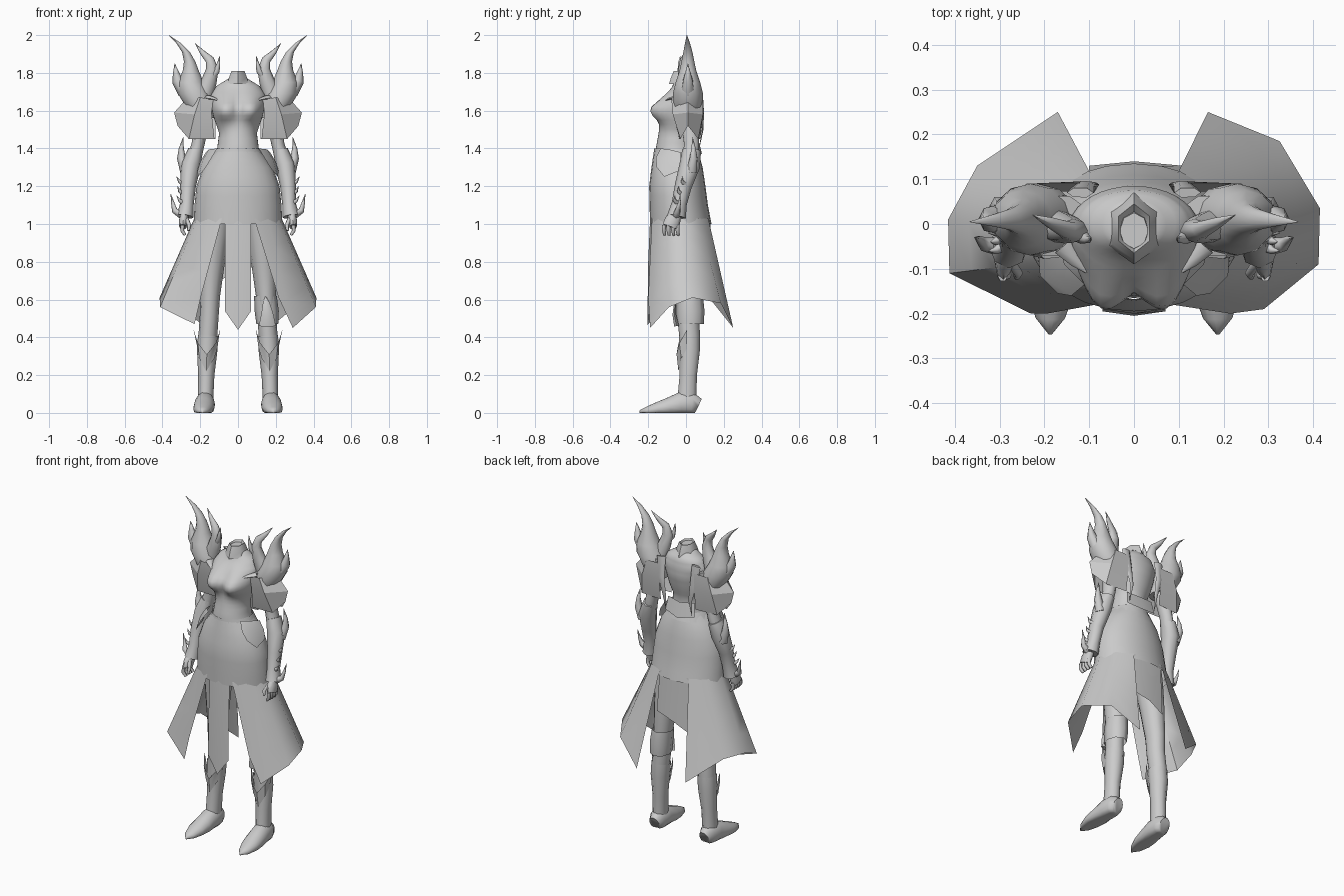
import bpy, math
from mathutils import Vector

MAT = bpy.data.materials.new("armour_grey")
MAT.diffuse_color = (0.6, 0.6, 0.6, 1)


def make(name, verts, faces, mirror=True, angle=50):
    me = bpy.data.meshes.new(name)
    me.from_pydata([tuple(v) for v in verts], [], faces)
    me.materials.append(MAT)
    ob = bpy.data.objects.new(name, me)
    bpy.context.collection.objects.link(ob)
    if mirror:
        m = ob.modifiers.new("mirror", 'MIRROR')
        m.use_mirror_merge = False
    bpy.context.view_layer.objects.active = ob
    ob.select_set(True)
    bpy.ops.object.shade_smooth_by_angle(angle=math.radians(angle))
    ob.select_set(False)
    return ob


def tube(name, path, n=10, mirror=True, flat=False, caps=True, turn=0.0, angle=65):
    """Loft through (x, y, z, rx, ry); rings follow the path unless flat."""
    pts = [Vector(p[:3]) for p in path]
    verts, faces = [], []
    for i, p in enumerate(path):
        t = (pts[min(i + 1, len(pts) - 1)] - pts[max(i - 1, 0)]).normalized()
        if flat:
            t = Vector((0, 0, 1 if pts[-1].z > pts[0].z else -1))
        u = Vector((1, 0, 0))
        u = (u - t * u.dot(t)).normalized()
        v = t.cross(u)
        for k in range(n):
            a = 2 * math.pi * k / n + turn
            verts.append(pts[i] + u * p[3] * math.cos(a) + v * p[4] * math.sin(a))
    for i in range(len(path) - 1):
        for k in range(n):
            a, b = i * n + k, i * n + (k + 1) % n
            faces.append((a, b, b + n, a + n))
    if caps:
        faces.append(tuple(reversed(range(n))))
        faces.append(tuple(range(len(verts) - n, len(verts))))
    return make(name, verts, faces, mirror, angle)


def spike(name, pts, r, ry=None, n=6, mirror=True):
    last = len(pts) - 1
    path = [(*p, max(r * (1 - i / last) ** 0.8, 0.001),
             max((ry or r) * (1 - i / last) ** 0.8, 0.001)) for i, p in enumerate(pts)]
    return tube(name, path, n, mirror, angle=80)


def sheet(name, rows, mirror=True, angle=50):
    w = len(rows[0])
    faces = [(i * w + k, i * w + k + 1, (i + 1) * w + k + 1, (i + 1) * w + k)
             for i in range(len(rows) - 1) for k in range(w - 1)]
    return make(name, [p for r in rows for p in r], faces, mirror, angle)


def body(name, rings, n=16, caps=True, steps=1):
    """Rings as (z, half width, front y, back y)."""
    fine = []
    for a, b in zip(rings, rings[1:]):
        fine += [[p + (q - p) * s / steps for p, q in zip(a, b)] for s in range(steps)]
    fine.append(rings[-1])
    path = [(0, (f + b) / 2, z, w, (b - f) / 2) for z, w, f, b in fine]
    return tube(name, path, n, False, True, caps)


# torso with swelling for the bust
torso = body("torso", [(1.3, .15, -.165, .07), (1.4, .11, -.16, .05), (1.48, .1, -.145, .05),
                       (1.55, .122, -.135, .07), (1.62, .138, -.135, .085),
                       (1.68, .145, -.105, .085), (1.73, .115, -.07, .075),
                       (1.77, .05, -.055, .045)], 36, steps=3)
for v in torso.data.vertices:
    if v.co.y < -.02:
        dx, dz = (abs(v.co.x) - .066) / .058, (v.co.z - 1.595) / (.05 if v.co.z < 1.595 else .075)
        g = math.exp(-dx * dx - dz * dz)
        v.co.y -= .068 * g
        v.co.x *= 1 + .1 * g

# neck and collar
tube("neck", [(0, -.015, 1.72, .06, .06), (0, -.015, 1.77, .036, .045),
              (0, -.015, 1.8, .032, .04)], 8, False, True)
tube("collar", [(0, -.01, 1.74, .066, .08), (0, -.01, 1.775, .055, .07),
                (0, -.01, 1.81, .04, .055), (0, -.012, 1.79, .03, .04)], 6, False, True,
     False, math.pi / 6, 50)

# belt and hip plates
body("belt", [(1.35, .14, -.172, .078), (1.4, .116, -.168, .06)], 16, False)
sheet("back_belt_plate", [[(-.09, .045, 1.47), (0, .062, 1.46), (.09, .045, 1.47)],
                          [(-.1, .06, 1.39), (0, .085, 1.37), (.1, .06, 1.39)]], False)
sheet("hip_plate", [[(.11, -.135, 1.4), (.155, -.09, 1.395), (.17, -.03, 1.38)],
                    [(.14, -.16, 1.35), (.185, -.11, 1.34), (.2, -.03, 1.33)],
                    [(.17, -.155, 1.3), (.21, -.115, 1.25), (.215, -.04, 1.28)]])

# skirt: fitted hip layer and hanging panels
body("hip_skirt", [(1.385, .12, -.17, .065), (1.3, .183, -.183, .088), (1.2, .22, -.195, .103),
                   (1.1, .23, -.193, .116), (1.0, .235, -.19, .135)], 24, False, 2)


def panel(name, top, bottom):
    rows = []
    for i in range(5):
        t = i / 4
        rows.append([tuple(Vector(a).lerp(Vector(b), t)) for a, b in zip(top, bottom)])
    return sheet(name, rows, False)


TOP = [(.085, -.18, 1.03), (.16, -.146, 1.03), (.215, -.085, 1.03), (.231, -.02, 1.03),
       (.19, .068, 1.03), (.1, .118, 1.03)]
panel("right_side_panel", TOP,
      [(.215, -.2, .61), (.29, -.19, .45), (.412, -.09, .56), (.415, .035, .61),
       (.325, .185, .58), (.165, .25, .45)])
panel("left_side_panel", [(-x, y, z) for x, y, z in TOP],
      [(-.195, -.2, .62), (-.23, -.2, .47), (-.412, -.11, .56), (-.415, .01, .61),
       (-.35, .13, .6), (-.17, .25, .45)])
sheet("front_panel", [[(-.068, -.18, 1.03), (0, -.19, 1.03), (.068, -.18, 1.03)],
                      [(-.07, -.19, .8), (0, -.2, .8), (.07, -.19, .8)],
                      [(-.07, -.195, .54), (0, -.205, .44), (.07, -.195, .54)]], False)
sheet("back_panel", [[(-.1, .115, 1.03), (0, .128, 1.03), (.1, .115, 1.03)],
                     [(-.1, .13, .7), (0, .14, .75), (.11, .13, .78)]], False)

# pauldron with main horn, flared lower plates and side horns
tube("pauldron", [(.185, .01, 1.56, .06, .065), (.205, .01, 1.63, .077, .078),
                  (.232, .01, 1.69, .086, .08), (.25, .01, 1.75, .068, .065),
                  (.25, .01, 1.81, .043, .045), (.256, .01, 1.86, .03, .034),
                  (.275, .01, 1.91, .021, .024), (.312, .008, 1.955, .013, .014),
                  (.366, .005, 2.0, .001, .001)], 12, True, True)
sheet("pauldron_lower_plate",
      [[(.13, -.07, 1.66), (.2, -.078, 1.67), (.275, .01, 1.66), (.21, .09, 1.68), (.12, .09, 1.68)],
       [(.14, -.068, 1.59), (.23, -.07, 1.58), (.338, .01, 1.59), (.24, .09, 1.58), (.12, .095, 1.59)],
       [(.125, -.035, 1.45), (.26, -.03, 1.45), (.32, .01, 1.52), (.26, .065, 1.45), (.12, .075, 1.45)]],
      angle=25)
spike("pauldron_outer_spike", [(.28, .01, 1.7), (.322, .01, 1.76), (.328, .01, 1.8),
                               (.335, .01, 1.85)], .04)
spike("inner_horn", [(.19, 0, 1.66), (.155, -.01, 1.75), (.136, -.015, 1.82), (.15, -.012, 1.87),
                     (.19, .005, 1.91), (.226, .02, 1.955)], .05, .04, 8)
spike("inner_horn_prong", [(.145, -.01, 1.77), (.112, -.03, 1.81), (.103, -.035, 1.85),
                           (.096, -.03, 1.89)], .022)
spike("chest_claw", [(.16, -.05, 1.67), (.13, -.085, 1.665), (.09, -.118, 1.65)], .022, .012)
spike("back_tail", [(.12, .07, 1.72), (.11, .088, 1.6), (.09, .088, 1.5), (.09, .07, 1.4)], .03, .012)

# arms, gauntlets and hands
tube("arm", [(.16, .01, 1.68, .055, .055), (.19, .02, 1.55, .042, .048),
             (.212, .03, 1.42, .034, .042), (.24, .02, 1.32, .04, .045),
             (.265, -.02, 1.18, .034, .036), (.28, -.05, 1.05, .024, .03)])
tube("gauntlet", [(.225, .03, 1.39, .04, .05), (.25, .02, 1.31, .052, .055),
                  (.265, -.015, 1.2, .042, .045), (.27, -.035, 1.11, .036, .04),
                  (.28, -.05, 1.04, .044, .05)], 8)
spike("elbow_spike", [(.275, .03, 1.28), (.3, .04, 1.35), (.3, .04, 1.4), (.29, .035, 1.46)], .032)
for i, (z, l) in enumerate([(1.23, .03), (1.18, .025), (1.13, .03)]):
    spike("gauntlet_barb", [(.295, -.01 - i * .02, z - .015), (.31, -.02 - i * .02, z - .005),
                            (.295 + l, -.02 - i * .02, z + .02)], .014)
spike("cuff_spike", [(.3, -.05, 1.05), (.335, -.045, 1.07), (.345, -.035, 1.11), (.356, -.03, 1.16)], .022)
tube("palm", [(.28, -.05, 1.06, .022, .028), (.288, -.07, 1.02, .024, .042),
              (.292, -.082, .985, .02, .044)], 8)
for i in range(4):
    y = -.117 + i * .024
    tube("finger", [(.293, y, .995, .011, .012), (.296, y, .965, .01, .011),
                    (.28, y + .004, .942, .008, .009)], 6)
tube("thumb", [(.275, -.085, 1.03, .012, .013), (.258, -.11, .995, .011, .011),
               (.262, -.118, .965, .007, .007)], 6)

# legs, boots and feet
tube("leg", [(.105, -.03, 1.15, .085, .09), (.125, -.015, .95, .08, .085), (.138, 0, .78, .066, .075),
             (.148, .01, .62, .053, .063), (.152, .01, .52, .05, .058), (.16, .02, .4, .05, .055),
             (.168, .015, .25, .042, .045), (.172, .01, .08, .036, .042)], 12)
tube("boot_shaft", [(.158, .018, .41, .054, .058), (.163, .02, .33, .054, .056),
                    (.168, .012, .2, .043, .048), (.172, .005, .07, .041, .053)], 10, caps=False)
sheet("boot_flap", [[(.095, -.005, .44), (.118, -.04, .37), (.165, -.05, .31), (.212, -.035, .37),
                     (.235, .005, .44)],
                    [(.11, 0, .34), (.125, -.028, .29), (.168, -.04, .22), (.205, -.025, .29),
                     (.214, .005, .34)]])
tube("thigh_cuff", [(.145, .02, .62, .06, .07), (.152, .022, .54, .064, .076),
                    (.155, .022, .47, .058, .072)], 8, False, True, False)
spike("knee_guard", [(.155, -.05, .46), (.155, -.062, .52), (.15, -.058, .58), (.145, -.05, .62)],
      .045, .015, 6, False)
foot = tube("foot", [(.172, .062, .03, .034, .05), (.173, .03, .045, .05, .065),
                     (.176, -.03, .045, .054, .065), (.18, -.09, .03, .056, .052),
                     (.185, -.15, .02, .052, .038), (.187, -.21, .01, .033, .022),
                     (.187, -.246, .006, .004, .007)], 14)
for v in foot.data.vertices:
    v.co.z = max(v.co.z, 0)
